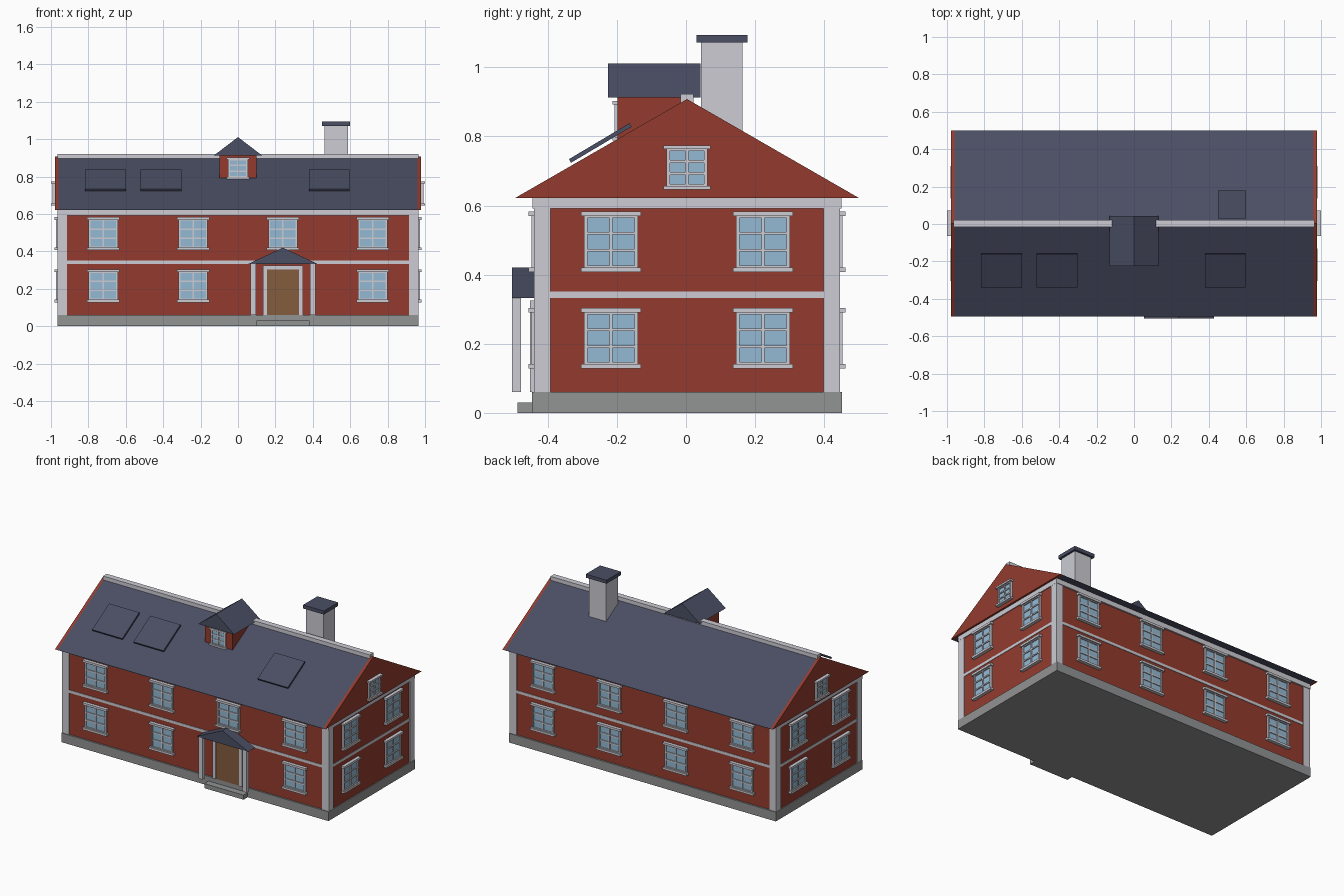
import bpy, bmesh, math
from mathutils import Matrix, Vector

if "Cube" in bpy.data.objects:
    bpy.data.objects.remove(bpy.data.objects["Cube"])

Y0 = 0.003                      # house centre line


def material(name, rgb):
    m = bpy.data.materials.new(name)
    lin = [((c / 255 + 0.055) / 1.055) ** 2.4 for c in rgb]
    m.diffuse_color = (*lin, 1)
    m.use_nodes = True
    m.node_tree.nodes["Principled BSDF"].inputs["Base Color"].default_value = m.diffuse_color
    return m


RED = material("red_paint", (148, 59, 46))
WHITE = material("pale_trim", (204, 204, 212))
SLATE = material("slate_blue", (74, 78, 99))
GLASS = material("window_glass", (148, 185, 212))
STONE = material("grey_stone", (146, 147, 148))
WOOD = material("brown_wood", (133, 92, 62))


def finish(name, bm, mats, matrix=None):
    bmesh.ops.recalc_face_normals(bm, faces=bm.faces)
    me = bpy.data.meshes.new(name)
    bm.to_mesh(me)
    bm.free()
    for m in mats:
        me.materials.append(m)
    ob = bpy.data.objects.new(name, me)
    bpy.context.collection.objects.link(ob)
    if matrix:
        ob.matrix_world = matrix
    return ob


def add_box(bm, x, y, z, index=0):
    """Box from (min, max) ranges on each axis."""
    lo, hi = Vector((x[0], y[0], z[0])), Vector((x[1], y[1], z[1]))
    mat = Matrix.Translation((lo + hi) / 2) @ Matrix.Diagonal((*(hi - lo), 1))
    for v in bmesh.ops.create_cube(bm, size=1, matrix=mat)["verts"]:
        for f in v.link_faces:
            f.material_index = index


def box(name, x, y, z, mat):
    bm = bmesh.new()
    add_box(bm, x, y, z)
    return finish(name, bm, [mat])


def prism(name, pts, vec, mat):
    """Extrude a flat profile along a vector."""
    bm = bmesh.new()
    face = bm.faces.new([bm.verts.new(p) for p in pts])
    ext = bmesh.ops.extrude_face_region(bm, geom=[face], use_keep_orig=True)
    verts = [g for g in ext["geom"] if isinstance(g, bmesh.types.BMVert)]
    bmesh.ops.translate(bm, verts=verts, vec=vec)
    return finish(name, bm, [mat])


def window(name, x, y, angle, z0, z1, w, cap=0.014, out=0.021):
    """Framed window of 2 x 3 panes; local -y points outward."""
    bm = bmesh.new()
    h, b, m = w / 2, 0.010, 0.008
    f = out * 0.6
    add_box(bm, (-h + b, h - b), (-0.005, 0.004), (z0 + cap, z1 - cap), 1)
    for s in (-1, 1):                                        # side frames
        add_box(bm, sorted((s * h, s * (h - b))), (-f, 0.004), (z0 + cap, z1 - cap))
    for lo in (z0, z1 - cap):                                # sill and cap
        add_box(bm, (-h - 0.009, h + 0.009), (-out, 0.004), (lo, lo + cap))
    for lo in (z0 + cap, z1 - cap - 0.005):                  # sash rails
        add_box(bm, (-h + b, h - b), (-f, 0), (lo, lo + 0.005))
    add_box(bm, (-m / 2, m / 2), (-f * 0.85, 0), (z0 + cap, z1 - cap))
    for i in (1, 2):                                         # cross bars
        c = z0 + cap + (z1 - z0 - 2 * cap) * i / 3
        add_box(bm, (-h + b, h - b), (-f * 0.85, 0), (c - m / 2, c + m / 2))
    mat = Matrix.Translation((x, y, 0)) @ Matrix.Rotation(angle, 4, "Z")
    return finish(name, bm, [WHITE, GLASS], mat)


def around(half):
    return (Y0 - half, Y0 + half)


# Main body: plinth, walls, frieze, belt and corner boards
WX, WY = 0.96, 0.437
box("plinth", (-0.966, 0.966), around(0.448), (0, 0.06), STONE)
box("walls", (-WX, WX), around(WY), (0.05, 0.622), RED)
box("frieze", (-0.966, 0.966), around(0.447), (0.591, 0.622), WHITE)
box("belt_course", (-0.9625, 0.9625), around(0.440), (0.333, 0.351), WHITE)
for sx in (-1, 1):
    for sy in (-1, 1):
        box("corner_board", sorted((sx * 0.915, sx * 0.965)),
            sorted((Y0 + sy * 0.395, Y0 + sy * 0.443)), (0.06, 0.591), WHITE)

# Main roof with red gable ends and ridge cap
RZ, EZ, RW = 0.908, 0.622, 0.497


def roof_profile(x):
    return [(x, Y0 - RW, EZ), (x, Y0 + RW, EZ), (x, Y0, RZ)]


prism("main_roof", roof_profile(-0.96), (1.92, 0, 0), SLATE)
prism("gable_left", roof_profile(-0.978), (0.018, 0, 0), RED)
prism("gable_right", roof_profile(0.96), (0.018, 0, 0), RED)
box("ridge_cap", (-0.965, 0.965), around(0.019), (0.890, 0.922), WHITE)

# Windows on all four sides
for row, (z0, z1) in {"lower": (0.128, 0.304), "upper": (0.407, 0.583)}.items():
    for x in (-0.72, -0.24, 0.24, 0.72):
        if not (row == "lower" and x == 0.24):               # door goes here
            window(row + "_front_window", x, Y0 - WY, 0, z0, z1, 0.156)
        window(row + "_back_window", x, Y0 + WY, math.pi, z0, z1, 0.156)
    for y in (Y0 - 0.22, Y0 + 0.22):
        window(row + "_right_window", WX, y, math.pi / 2, z0, z1, 0.156)
        window(row + "_left_window", -WX, y, -math.pi / 2, z0, z1, 0.156)
window("gable_window_right", 0.978, Y0, math.pi / 2, 0.646, 0.774, 0.118, 0.011, 0.022)
window("gable_window_left", -0.978, Y0, -math.pi / 2, 0.646, 0.774, 0.118, 0.011, 0.022)

# Door, frame, step and porch
DX = 0.24
box("door", (DX - 0.087, DX + 0.087), (-0.447, -0.42), (0.06, 0.303), WOOD)
for s in (-1, 1):
    box("door_jamb", sorted((DX + s * 0.085, DX + s * 0.107)), (-0.452, -0.42), (0.06, 0.325), WHITE)
    box("porch_post", sorted((DX + s * 0.145, DX + s * 0.174)), (-0.503, -0.478), (0.06, 0.333), WHITE)
box("door_lintel", (DX - 0.107, DX + 0.107), (-0.452, -0.42), (0.303, 0.325), WHITE)
box("door_step", (DX - 0.142, DX + 0.142), (-0.488, -0.42), (0, 0.03), STONE)
prism("porch_roof", [(DX - 0.187, -0.504, 0.332), (DX + 0.187, -0.504, 0.332),
                     (DX, -0.504, 0.42)], (0, 0.07, 0), SLATE)

# Dormer
box("dormer_body", (-0.10, 0.10), (-0.198, 0.012), (0.77, 0.913), RED)
prism("dormer_roof", [(-0.13, -0.225, 0.912), (0.13, -0.225, 0.912),
                      (0, -0.225, 1.011)], (0, 0.267, 0), SLATE)
window("dormer_window", 0, -0.198, 0, 0.788, 0.902, 0.106, 0.010, 0.015)

# Chimney
box("chimney", (0.463, 0.587), (0.043, 0.164), (0.76, 1.072), WHITE)
box("chimney_cap", (0.45, 0.60), (0.03, 0.178), (1.071, 1.094), SLATE)

# Skylights tilted along the front roof slope
for x in (-0.709, -0.411, 0.488):
    sky = box("skylight", (-0.109, 0.109), (-0.102, 0.102), (-0.006, 0.006), SLATE)
    sky.matrix_world = Matrix.Translation((x, -0.248, 0.781)) @ Matrix.Rotation(math.radians(30.7), 4, "X")
